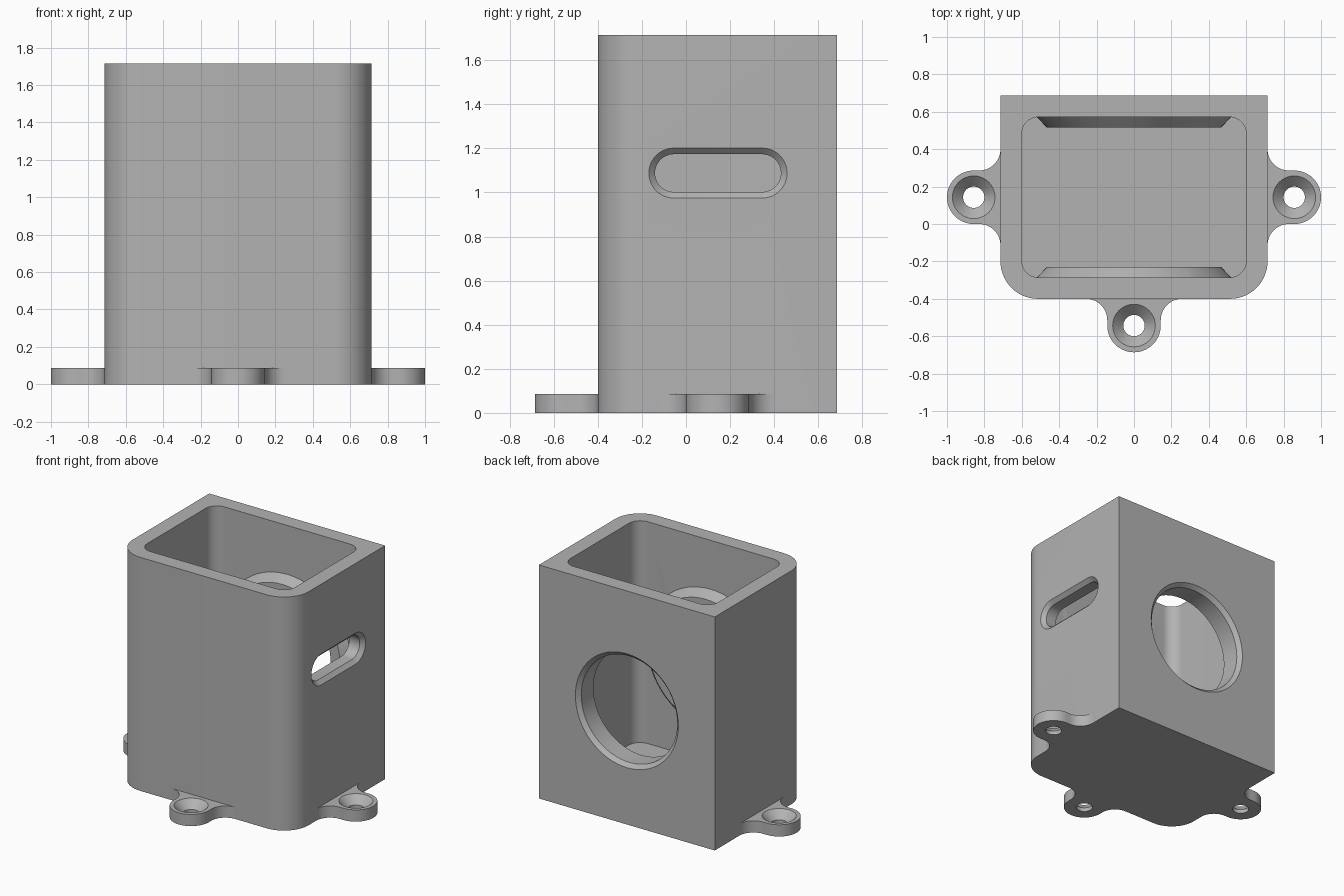
import bpy
import bmesh
from math import sin, cos, pi
from mathutils import Matrix, Vector

if "Cube" in bpy.data.objects:
    bpy.data.objects.remove(bpy.data.objects["Cube"])

grey = bpy.data.materials.new("plain grey")
grey.use_nodes = True
grey.diffuse_color = (0.45, 0.45, 0.45, 1)
grey.node_tree.nodes["Principled BSDF"].inputs["Base Color"].default_value = grey.diffuse_color

MID_Y = 0.145    # middle of the cavity
BORE_Z = 0.835   # height of the round opening
TAB_H = 0.086


def arc(cx, cy, r, start, end, steps=14):
    return [(cx + r * cos(start + (end - start) * i / steps),
             cy + r * sin(start + (end - start) * i / steps)) for i in range(steps + 1)]


def rounded_rect(x0, x1, y0, y1, front_r, back_r):
    pts = arc(x0 + front_r, y0 + front_r, front_r, pi, 1.5 * pi)
    pts += arc(x1 - front_r, y0 + front_r, front_r, 1.5 * pi, 2 * pi)
    if back_r:
        pts += arc(x1 - back_r, y1 - back_r, back_r, 0, pi / 2)
        pts += arc(x0 + back_r, y1 - back_r, back_r, pi / 2, pi)
    else:
        pts += [(x1, y1), (x0, y1)]
    return pts


def loft(name, sections, matrix=Matrix()):
    """Solid through (outline, height) sections with equal point counts."""
    bm = bmesh.new()
    rings = [[bm.verts.new((x, y, z)) for x, y in pts] for pts, z in sections]
    n = len(rings[0])
    for low, high in zip(rings, rings[1:]):
        for i in range(n):
            j = (i + 1) % n
            bm.faces.new((low[i], low[j], high[j], high[i]))
    bm.faces.new(rings[0][::-1])
    bm.faces.new(rings[-1])
    bm.transform(matrix)
    bmesh.ops.recalc_face_normals(bm, faces=bm.faces)
    mesh = bpy.data.meshes.new(name)
    bm.to_mesh(mesh)
    bm.free()
    mesh.materials.append(grey)
    obj = bpy.data.objects.new(name, mesh)
    bpy.context.collection.objects.link(obj)
    return obj


def circle(r, n=64):
    return arc(0, 0, r, 0, 2 * pi, n)[:-1]


def combine(target, tool, operation):
    """Apply a boolean and remove the tool."""
    mod = target.modifiers.new("cut", 'BOOLEAN')
    mod.object, mod.operation, mod.solver = tool, operation, 'EXACT'
    bpy.context.view_layer.objects.active = target
    bpy.ops.object.modifier_apply(modifier=mod.name)
    bpy.data.objects.remove(tool)


def smooth(obj):
    bpy.ops.object.select_all(action='DESELECT')
    obj.select_set(True)
    bpy.context.view_layer.objects.active = obj
    bpy.ops.object.shade_smooth_by_angle(angle=pi / 6)


# Open-topped housing with rounded front corners
housing = loft("housing", [(rounded_rect(-0.714, 0.714, -0.4, 0.686, 0.2, 0), z) for z in (0, 1.714)])
cavity = loft("cavity", [(rounded_rect(-0.6, 0.6, -0.286, 0.572, 0.09, 0.09), z) for z in (TAB_H, 1.8)])
combine(housing, cavity, 'DIFFERENCE')

# Tapered bosses on the inner front and back walls
for name, wall, sign in (("front_boss", -0.286, 1), ("back_boss", 0.572, -1)):
    place = Matrix.Translation((0, wall, BORE_Z)) @ Matrix.Rotation(-sign * pi / 2, 4, 'X')
    boss = loft(name, [(circle(0.55), -0.03), (circle(0.52), 0), (circle(0.467), 0.055)], place)
    combine(housing, boss, 'UNION')

# Round chamfered opening through the back
place = Matrix.Translation((0, 0.686, BORE_Z)) @ Matrix.Rotation(-pi / 2, 4, 'X')
bore = loft("bore", [(circle(0.39), -0.3), (circle(0.39), -0.028),
                     (circle(0.418), 0), (circle(0.438), 0.02)], place)
combine(housing, bore, 'DIFFERENCE')


# Chamfered slot through the left wall
def capsule(r, half=0.2):
    return arc(half, 0, r, -pi / 2, pi / 2) + arc(-half, 0, r, pi / 2, 1.5 * pi)


axes = Matrix(((0, 0, 1, 0.714), (1, 0, 0, MID_Y), (0, 1, 0, 1.088), (0, 0, 0, 1)))
slot = loft("slot", [(capsule(0.086), -0.25), (capsule(0.086), -0.028),
                     (capsule(0.114), 0), (capsule(0.134), 0.02)], axes)
combine(housing, slot, 'DIFFERENCE')
smooth(housing)

# Screw tabs: filleted lug pointing along +x, with a countersunk hole
R, F, ROOT = 0.143, 0.114, -0.143
for name, centre, turn in (("left_tab", (0.857, 0.143, 0), 0),
                           ("right_tab", (-0.857, 0.143, 0), pi),
                           ("front_tab", (0, -0.543, 0), -pi / 2)):
    outline = arc(ROOT + F, -R - F, F, pi, pi / 2) + arc(0, 0, R, -pi / 2, pi / 2, 28)
    outline += arc(ROOT + F, R + F, F, -pi / 2, -pi)
    outline += [(ROOT - 0.03, R + F), (ROOT - 0.03, -R - F)]
    place = Matrix.Translation(Vector(centre)) @ Matrix.Rotation(turn, 4, 'Z')
    tab = loft(name, [(outline, 0), (outline, TAB_H)], place)
    hole = loft("hole", [(circle(0.057, 40), -0.05), (circle(0.057, 40), 0.029),
                         (circle(0.114, 40), TAB_H), (circle(0.124, 40), TAB_H + 0.01)], place)
    combine(tab, hole, 'DIFFERENCE')
    smooth(tab)
